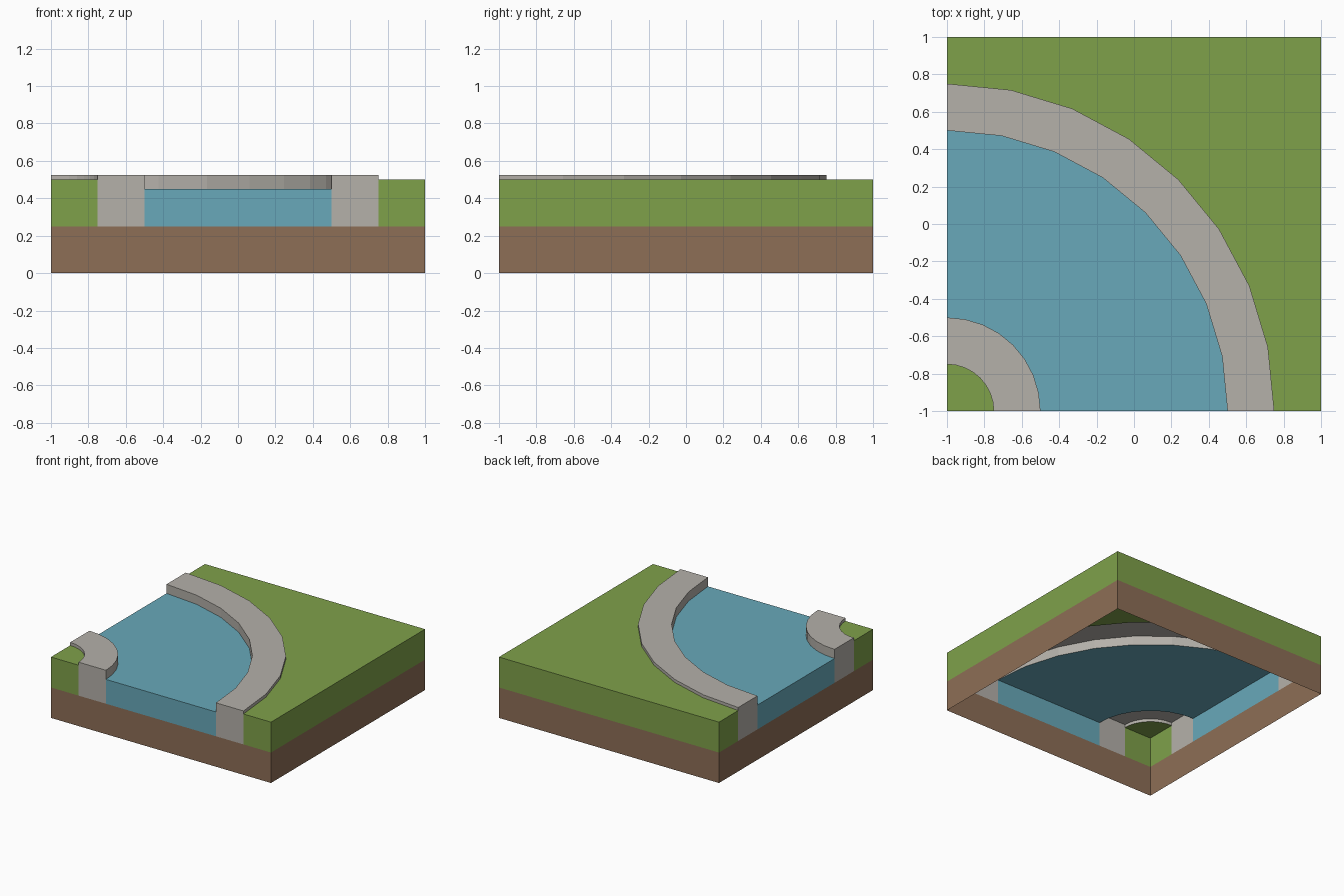
import bpy, bmesh, math

if "Cube" in bpy.data.objects:
    bpy.data.objects.remove(bpy.data.objects["Cube"])

SEG = 8            # facets per quarter arc
BASE = 0.25        # top of the dirt band


def material(name, rgb):
    lin = [((c / 255 + 0.055) / 1.055) ** 2.4 for c in rgb]
    m = bpy.data.materials.new(name)
    m.diffuse_color = (*lin, 1)
    m.use_nodes = True
    m.node_tree.nodes["Principled BSDF"].inputs["Base Color"].default_value = m.diffuse_color
    return m


grass = material("grass_green", (127, 161, 74))
stone = material("stone_grey", (181, 177, 170))
water = material("water_blue", (104, 169, 186))
dirt = material("dirt_brown", (141, 110, 86))


def finish(name, bm, mat):
    bmesh.ops.remove_doubles(bm, verts=bm.verts, dist=1e-5)
    me = bpy.data.meshes.new(name)
    bm.to_mesh(me)
    bm.free()
    me.materials.append(mat)
    bpy.context.collection.objects.link(bpy.data.objects.new(name, me))


def arc(r):
    """Quarter arc about the front left corner; r=None follows the tile edge."""
    pts = []
    for i in range(SEG + 1):
        a = math.pi / 2 * i / SEG
        c, s = math.cos(a), math.sin(a)
        d = 2 / max(c, s) if r is None else r
        pts.append((-1 + d * c, -1 + d * s))
    return pts


def band(name, mat, r_in, r_out, top, z_in=None, z_out=None):
    """Open shell: top sheet, optional risers on both arcs, walls at the cut ends."""
    bm = bmesh.new()
    p, q = arc(r_in), arc(r_out)

    def face(*co):
        co = list(dict.fromkeys(co))
        bm.faces.new([bm.verts.new(c) for c in co])

    def wall(a, b, low):
        face((*a, low), (*b, low), (*b, top), (*a, top))

    for i in range(SEG):
        face((*p[i], top), (*q[i], top), (*q[i + 1], top), (*p[i + 1], top))
        if z_out is not None:
            wall(q[i], q[i + 1], z_out)
        if z_in is not None:
            wall(p[i + 1], p[i], z_in)
    wall(p[0], q[0], BASE)      # front cut
    wall(q[-1], p[-1], BASE)    # left cut
    finish(name, bm, mat)


# Curved river, its two kerbs and the lawns on either side
band("corner_lawn", grass, 0, 0.25, 0.5)
band("inner_kerb", stone, 0.25, 0.5, 0.525, z_in=0.5, z_out=0.45)
band("river", water, 0.5, 1.5, 0.45)
band("outer_kerb", stone, 1.5, 1.75, 0.525, z_in=0.45, z_out=0.5)
band("outer_lawn", grass, 1.75, None, 0.5, z_out=BASE)

# Dirt skirt, open above and below
bm = bmesh.new()
corners = [(-1, -1), (1, -1), (1, 1), (-1, 1)]
for a, b in zip(corners, corners[1:] + corners[:1]):
    bm.faces.new([bm.verts.new(c) for c in
                  ((*a, 0), (*b, 0), (*b, BASE), (*a, BASE))])
finish("dirt_skirt", bm, dirt)
